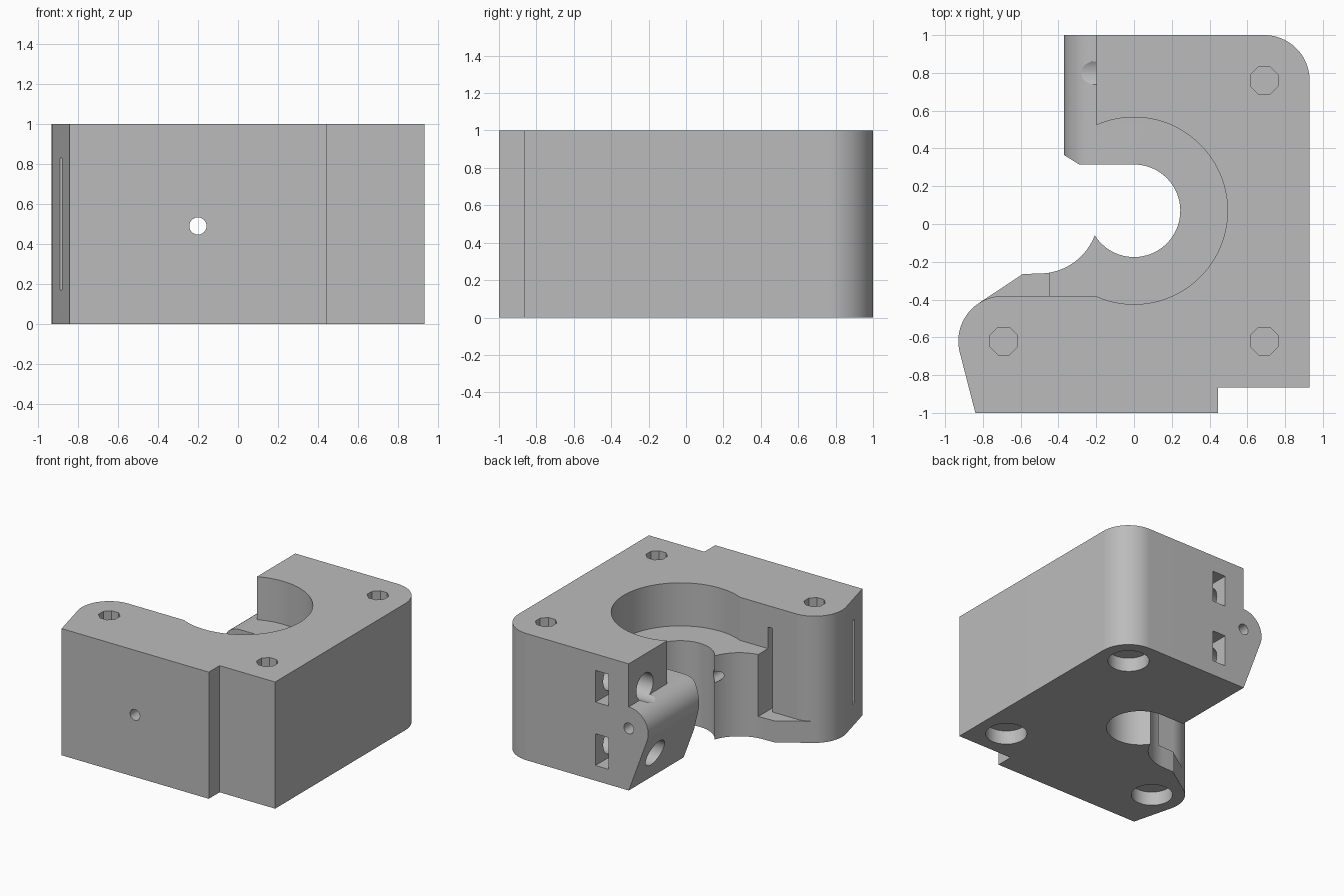
import bpy, bmesh, math

if "Cube" in bpy.data.objects:
    bpy.data.objects.remove(bpy.data.objects["Cube"])

grey = bpy.data.materials.new("plain grey")
grey.use_nodes = True
grey.diffuse_color = (0.5, 0.5, 0.5, 1)
grey.node_tree.nodes["Principled BSDF"].inputs["Base Color"].default_value = (0.5, 0.5, 0.5, 1)


def arc(cx, cy, r, start, end, n=24):
    """Points along an arc, angles in degrees."""
    angles = [math.radians(start + (end - start) * i / n) for i in range(n + 1)]
    return [(cx + r * math.cos(a), cy + r * math.sin(a)) for a in angles]


def circle(cx, cy, r, n=48, turn=0):
    return arc(cx, cy, r, turn, turn + 360, n)[:-1]


def prism(name, points, low, high, axis="Z"):
    """Extrude a closed profile along an axis (X: profile is y,z; Y: profile is x,z)."""
    place = {"X": lambda a, b, h: (h, a, b),
             "Y": lambda a, b, h: (a, h, b),
             "Z": lambda a, b, h: (a, b, h)}[axis]
    bm = bmesh.new()
    bottom = [bm.verts.new(place(a, b, low)) for a, b in points]
    top = [bm.verts.new(place(a, b, high)) for a, b in points]
    bm.faces.new(bottom[::-1])
    bm.faces.new(top)
    for i in range(len(points)):
        j = (i + 1) % len(points)
        bm.faces.new((bottom[i], bottom[j], top[j], top[i]))
    bm.normal_update()
    # Turn the solid outward whatever the profile direction
    if bm.calc_volume(signed=True) < 0:
        bmesh.ops.reverse_faces(bm, faces=bm.faces[:])
    mesh = bpy.data.meshes.new(name)
    bm.to_mesh(mesh)
    bm.free()
    mesh.materials.append(grey)
    obj = bpy.data.objects.new(name, mesh)
    bpy.context.scene.collection.objects.link(obj)
    return obj


def combine(body, tool, operation="DIFFERENCE"):
    mod = body.modifiers.new("combine", "BOOLEAN")
    mod.operation = operation
    mod.solver = "EXACT"
    mod.object = tool
    bpy.context.view_layer.update()
    bpy.context.view_layer.objects.active = body
    bpy.ops.object.modifier_apply(modifier=mod.name)
    bpy.data.objects.remove(tool)


# Block with rounded corners, small bore and curved left opening
ear_x, ear_y, ear_r = -0.69, -0.62, 0.24
outline = [(-0.84, -1), (0.445, -1), (0.445, -0.865), (0.93, -0.865)]
outline += arc(0.69, 0.76, 0.24, 0, 90)
outline += [(-0.2, 1), (-0.2, 0.315)]
outline += arc(0, 0.07, 0.245, 90, -148, 48)
outline += arc(-0.5, 0.05, 0.312, -20.6, -90)[1:]
outline += [(-0.59, -0.265)]
outline += arc(ear_x, ear_y, ear_r, 122.8, 194.5)
block = prism("mounting_block", outline, 0, 1)

# Hinge lobe on the back left
lobe = [(-0.2, 0), (-0.1, 0.05), (-0.1, 0.6)] + arc(-0.2, 0.49, 0.17, 90, 200.3)
combine(block, prism("hinge_lobe", lobe, 0.315, 1, "Y"), "UNION")
chamfer = [(-0.45, 0.415), (-0.21, 0.265), (-0.45, 0.265)]
combine(block, prism("lobe_chamfer", chamfer, -0.1, 0.8))

# Large upper bore, open to the left
ear_edge = arc(ear_x, ear_y, ear_r, 90, 122.8)
upper = arc(0, 0.07, 0.495, 113.8, -113.8, 72)
upper += [(-0.2, -0.38)] + ear_edge + [(-1.2, -0.3), (-1.2, 1.2), (-0.2, 1.2)]
combine(block, prism("upper_bore", upper, 0.66, 1.1))

# Step beside the ear
step = [(-0.45, -0.1), (-0.45, -0.38)] + ear_edge + [(-1.2, -0.3), (-1.2, -0.1)]
combine(block, prism("ear_step", step, 0.17, 0.75))

# Thin curved strap slot through the ear
slot = [(-0.45, -0.3)] + arc(-0.68, -0.62, 0.23, 0, -90) + [(-1.1, -0.85), (-1.1, -0.81)]
slot += arc(-0.68, -0.62, 0.19, -90, 0) + [(-0.49, -0.3)]
combine(block, prism("strap_slot", slot, 0.17, 0.83))

# Screw holes with blind counterbores below
for x, y in ((0.69, 0.76), (0.69, -0.62), (-0.69, -0.62)):
    combine(block, prism("screw_hole", circle(x, y, 0.079, 8, 22.5), 0.13, 1.1))
    combine(block, prism("screw_recess", circle(x, y, 0.15), -0.1, 0.11))

# Hinge pin hole from front to back
combine(block, prism("pin_hole", circle(-0.2, 0.49, 0.043, 24), -1.2, 1.2, "Y"))

# Clamp screw holes and nut pockets
for z in (0.245, 0.745):
    combine(block, prism("clamp_hole", circle(0.8, z, 0.105, 32), -0.6, 0.45, "X"))
    pocket = [(-0.025, z - 0.125), (0.09, z - 0.125), (0.09, z + 0.125), (-0.025, z + 0.125)]
    combine(block, prism("nut_pocket", pocket, 0.66, 1.1, "Y"))

# Smooth curves, sharp edges
bpy.ops.object.select_all(action="DESELECT")
block.select_set(True)
bpy.context.view_layer.objects.active = block
bpy.ops.object.shade_smooth_by_angle(angle=math.radians(25))
